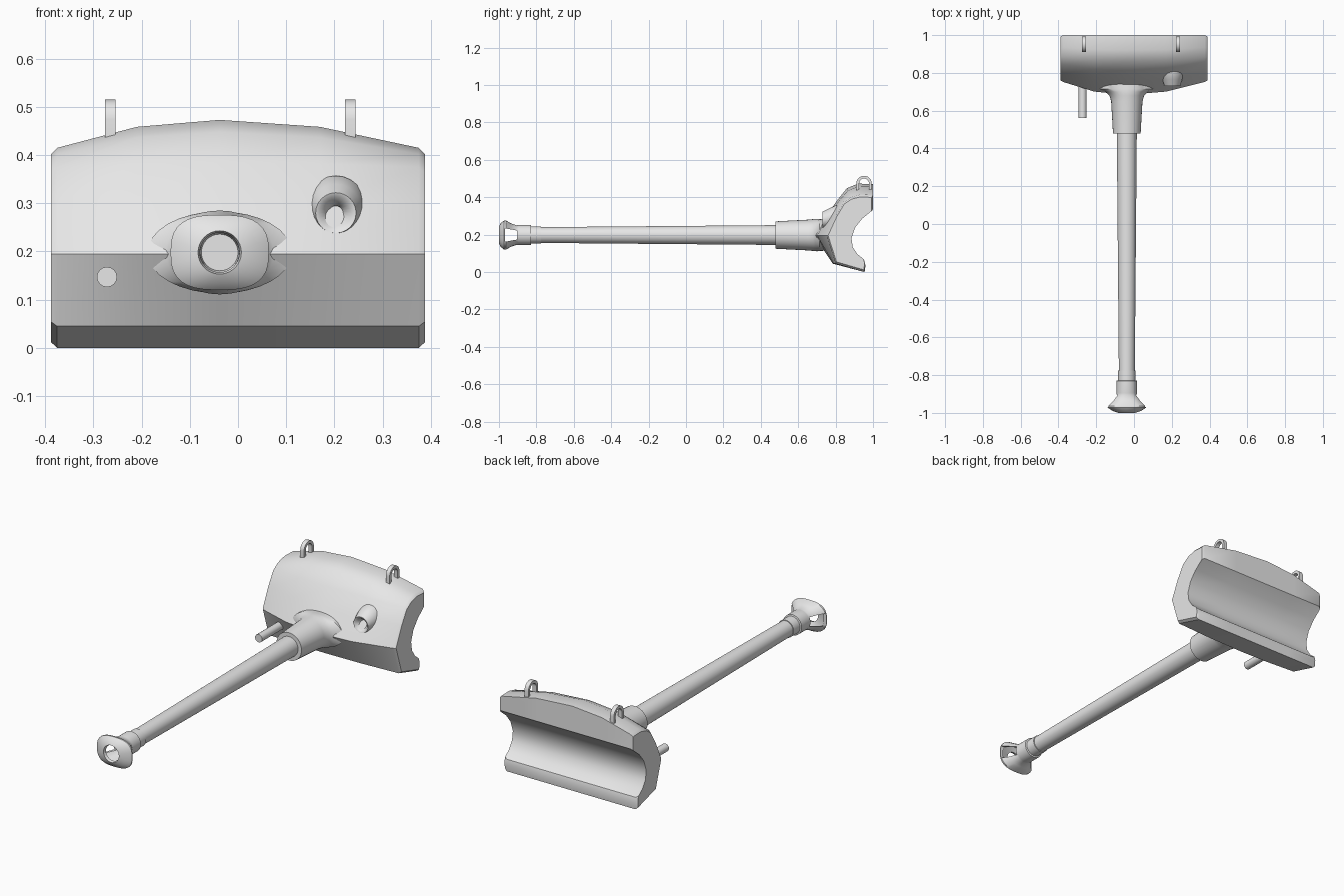
import bpy, bmesh, math

if "Cube" in bpy.data.objects:
    bpy.data.objects.remove(bpy.data.objects["Cube"])

steel = bpy.data.materials.new("light_grey_steel")
steel.diffuse_color = (0.8, 0.8, 0.8, 1)
steel.use_nodes = True
steel.node_tree.nodes["Principled BSDF"].inputs["Base Color"].default_value = steel.diffuse_color
AX, AZ = -0.038, 0.198          # gun axis


def loft(name, rings):
    """Skin a list of equal-length point rings and cap both ends."""
    bm = bmesh.new()
    vs = [[bm.verts.new(p) for p in r] for r in rings]
    n = len(vs[0])
    for a, b in zip(vs, vs[1:]):
        for i in range(n):
            j = (i + 1) % n
            bm.faces.new((a[i], a[j], b[j], b[i]))
    bm.faces.new(vs[0])
    bm.faces.new(vs[-1])
    bmesh.ops.recalc_face_normals(bm, faces=bm.faces)
    me = bpy.data.meshes.new(name)
    bm.to_mesh(me)
    bm.free()
    me.materials.append(steel)
    ob = bpy.data.objects.new(name, me)
    bpy.context.collection.objects.link(ob)
    return ob


def ring(y, rx, rz, cx=AX, cz=AZ, e=1.0, n=32):
    """Ellipse across y; e below 1 makes it squarer."""
    pts = []
    for i in range(n):
        a = 2 * math.pi * i / n
        c, s = math.cos(a), math.sin(a)
        pts.append((cx + rx * math.copysign(abs(c) ** e, c), y,
                    cz + rz * math.copysign(abs(s) ** e, s)))
    return pts


# Mantlet: side profile as (y, z, y shift at middle, z rise at middle)
profile = [
    (.955, .000, 0, 0), (.80, .045, -.015, 0), (.752, .195, -.068, 0),
    (.80, .30, -.05, 0), (.845, .375, -.035, .01), (.885, .402, -.025, .046),
    (.935, .415, -.015, .058), (1.0, .412, 0, .058), (1.0, .335, 0, 0),
    (.945, .29, 0, 0), (.905, .24, 0, 0), (.885, .18, 0, 0),
    (.892, .13, 0, 0), (.92, .088, 0, 0), (.953, .062, 0, 0), (.96, .035, 0, 0)]
stations = [(-.388, 0, .94), (-.375, 0, 1), (-.21, .75, 1), (AX, 1, 1),
            (.17, .75, 1), (.375, 0, 1), (.388, 0, .94)]
loft("mantlet", [
    [(x, .88 + (y + f * dy - .88) * s, .2 + (z + f * dz - .2) * s)
     for y, z, dy, dz in profile] for x, f, s in stations])

# Sleeve flaring sideways into the mantlet
loft("barrel_sleeve", [ring(y, rx, rz) for y, rx, rz in [
    (.478, .073, .073), (.65, .083, .082), (.68, .092, .085),
    (.70, .112, .087), (.715, .15, .085), (.80, .15, .08)]])

# Barrel
loft("barrel", [ring(.5, .053, .053), ring(-.8, .042, .042)])

# Muzzle brake: outer skin forward, then inner cavity back to the bore end
brake = loft("muzzle_brake", [ring(y, rx, rz, e=e) for y, rx, rz, e in [
    (-.775, .046, .046, 1), (-.828, .046, .046, 1), (-.83, .054, .054, 1),
    (-.895, .054, .054, 1), (-.905, .054, .052, .95), (-.935, .076, .062, .85),
    (-.963, .102, .078, .72), (-.972, .102, .078, .72), (-.99, .075, .064, .8),
    (-1.0, .045, .045, 1), (-.985, .041, .041, 1), (-.972, .085, .064, .75),
    (-.96, .085, .064, .75), (-.905, .041, .041, 1), (-.88, .038, .038, 1)]])

# Side vents cut through the brake
vent = loft("vent_cutter", [
    [(x, -.968, AZ - .036), (x, -.903, AZ - .024),
     (x, -.903, AZ + .024), (x, -.968, AZ + .036)] for x in (-.3, .3)])
cut = brake.modifiers.new("vents", 'BOOLEAN')
cut.operation = 'DIFFERENCE'
cut.solver = 'EXACT'
cut.object = vent
bpy.context.view_layer.update()
cut_mesh = bpy.data.meshes.new_from_object(
    brake.evaluated_get(bpy.context.evaluated_depsgraph_get()))
brake.modifiers.clear()
brake.data = cut_mesh
bpy.data.objects.remove(vent)

# Sight boss with countersunk opening
loft("sight_boss", [ring(y, r, r, .203, cz, n=24) for y, r, cz in [
    (.86, .062, .297), (.80, .061, .296), (.765, .052, .288), (.73, .042, .28),
    (.733, .034, .28), (.76, .015, .28), (.772, .014, .28)]])

# Coaxial gun tube
loft("coaxial_tube", [ring(y, .021, .021, -.272, .147, n=16) for y in (.56, .80)])

# Lifting eyes: flat strap bent into an arch
arch = [(-1, -.045)] + [(-math.cos(math.pi * i / 12), math.sin(math.pi * i / 12))
                        for i in range(13)] + [(1, -.045)]
for name, x in (("lifting_eye_left", -.265), ("lifting_eye_right", .233)):
    rings = []
    for k, (c, s) in enumerate(arch):
        leg = k in (0, len(arch) - 1)
        pt = lambda r, dx: (x + dx, .952 + r * c,
                            .43 if leg else .474 + r * s)
        rings.append([pt(.041, -.011), pt(.041, .011), pt(.026, .011), pt(.026, -.011)])
    loft(name, rings)

# Smooth shading with crisp edges
for ob in bpy.context.scene.objects:
    ob.select_set(True)
    bpy.context.view_layer.objects.active = ob
bpy.ops.object.shade_smooth_by_angle(angle=math.radians(35))
